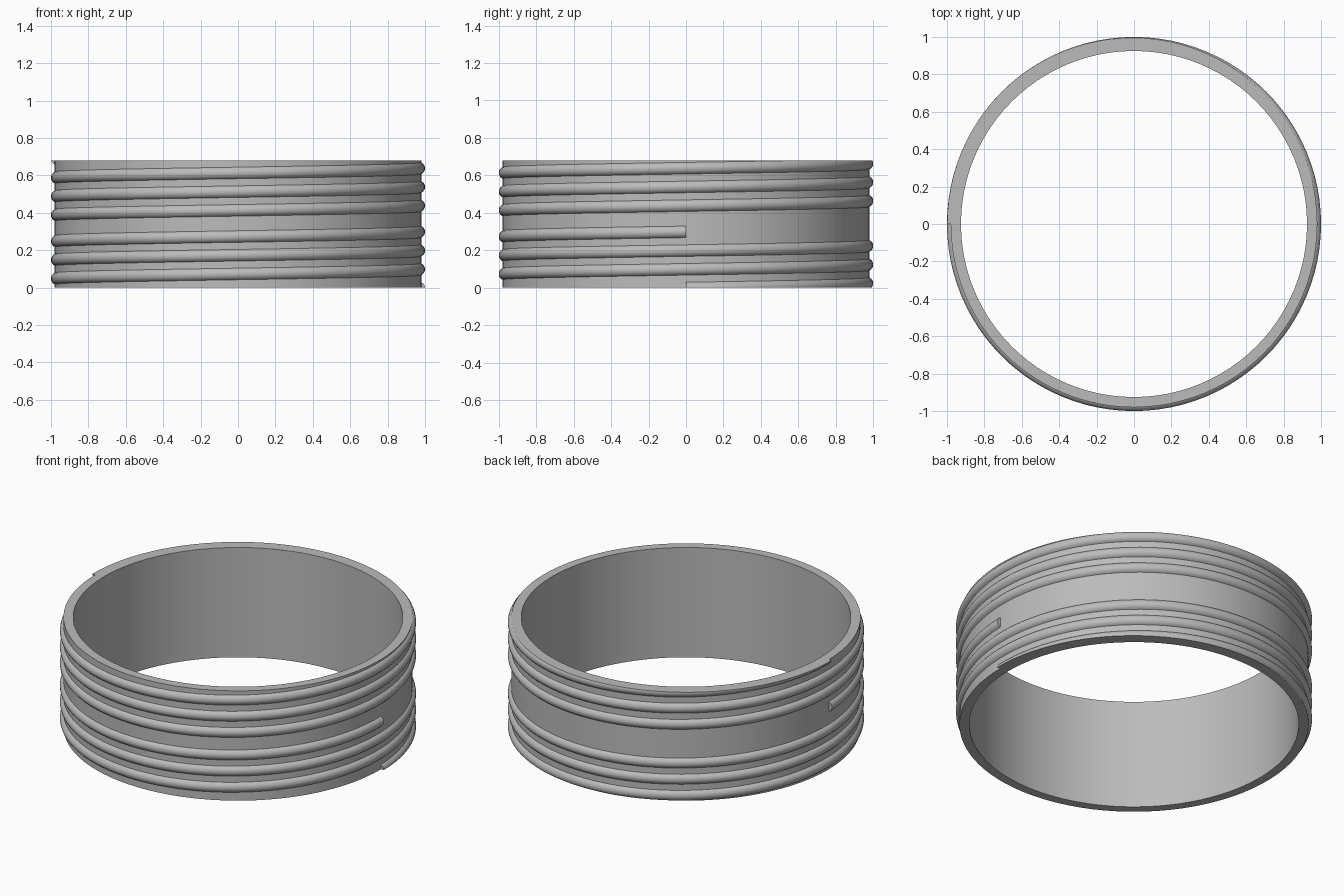
import bpy, bmesh, math
from mathutils import Vector

if "Cube" in bpy.data.objects:
    bpy.data.objects.remove(bpy.data.objects["Cube"])

HEIGHT, R_OUT, R_IN, R_CREST = 0.68, 0.98, 0.925, 1.0
SEG = 96          # sides per turn
PITCH = 0.1       # rise per turn
HALF = 0.031      # half height of the thread

gray = bpy.data.materials.new("gray")
gray.diffuse_color = (0.5, 0.5, 0.5, 1)
gray.use_nodes = True
gray.node_tree.nodes["Principled BSDF"].inputs["Base Color"].default_value = gray.diffuse_color


def add_object(name, bm):
    bmesh.ops.recalc_face_normals(bm, faces=bm.faces[:])
    mesh = bpy.data.meshes.new(name)
    bm.to_mesh(mesh)
    bm.free()
    mesh.materials.append(gray)
    ob = bpy.data.objects.new(name, mesh)
    bpy.context.collection.objects.link(ob)
    bpy.ops.object.select_all(action='DESELECT')
    ob.select_set(True)
    bpy.context.view_layer.objects.active = ob
    bpy.ops.object.shade_smooth_by_angle(angle=math.radians(30))
    return ob


def sweep(bm, profile, steps, start, rise, closed):
    """Carry a closed (radius, z) profile round the z axis."""
    rings = []
    for i in range(steps if closed else steps + 1):
        a = start + math.tau * i / SEG
        rings.append([bm.verts.new((r * math.cos(a), r * math.sin(a), z + rise * i / SEG))
                      for r, z in profile])
    n = len(profile)
    for i in range(steps):
        p, q = rings[i], rings[(i + 1) % len(rings)]
        for j in range(n):
            k = (j + 1) % n
            bm.faces.new((p[j], p[k], q[k], q[j]))
    if not closed:
        bm.faces.new(rings[0])
        bm.faces.new(rings[-1])


# Plain cylindrical wall
bm = bmesh.new()
sweep(bm, [(R_IN, 0), (R_OUT, 0), (R_OUT, HEIGHT), (R_IN, HEIGHT)], SEG, 0, 0, True)
add_object("ring_wall", bm)


# Rounded helical thread, trimmed flush with the rims
def thread(name, z0, start):
    bulge = R_CREST - R_OUT
    rad = (HALF ** 2 + bulge ** 2) / (2 * bulge)
    span = math.asin(HALF / rad)
    profile = [(R_OUT - 0.02, z0 - HALF)]
    for i in range(9):
        t = -span + 2 * span * i / 8
        profile.append((R_CREST - rad + rad * math.cos(t), z0 + rad * math.sin(t)))
    profile.append((R_OUT - 0.02, z0 + HALF))
    bm = bmesh.new()
    sweep(bm, profile, SEG * 3, start, PITCH, False)
    for z, nz in ((0, -1), (HEIGHT, 1)):
        bmesh.ops.bisect_plane(bm, geom=bm.verts[:] + bm.edges[:] + bm.faces[:], dist=1e-6,
                               plane_co=Vector((0, 0, z)), plane_no=Vector((0, 0, nz)),
                               clear_outer=True)
        edge = [e for e in bm.edges if e.is_boundary]
        if edge:
            bmesh.ops.holes_fill(bm, edges=edge, sides=0)
    add_object(name, bm)


thread("lower_thread", -0.002, 0)
thread("upper_thread", 0.388, math.pi)
